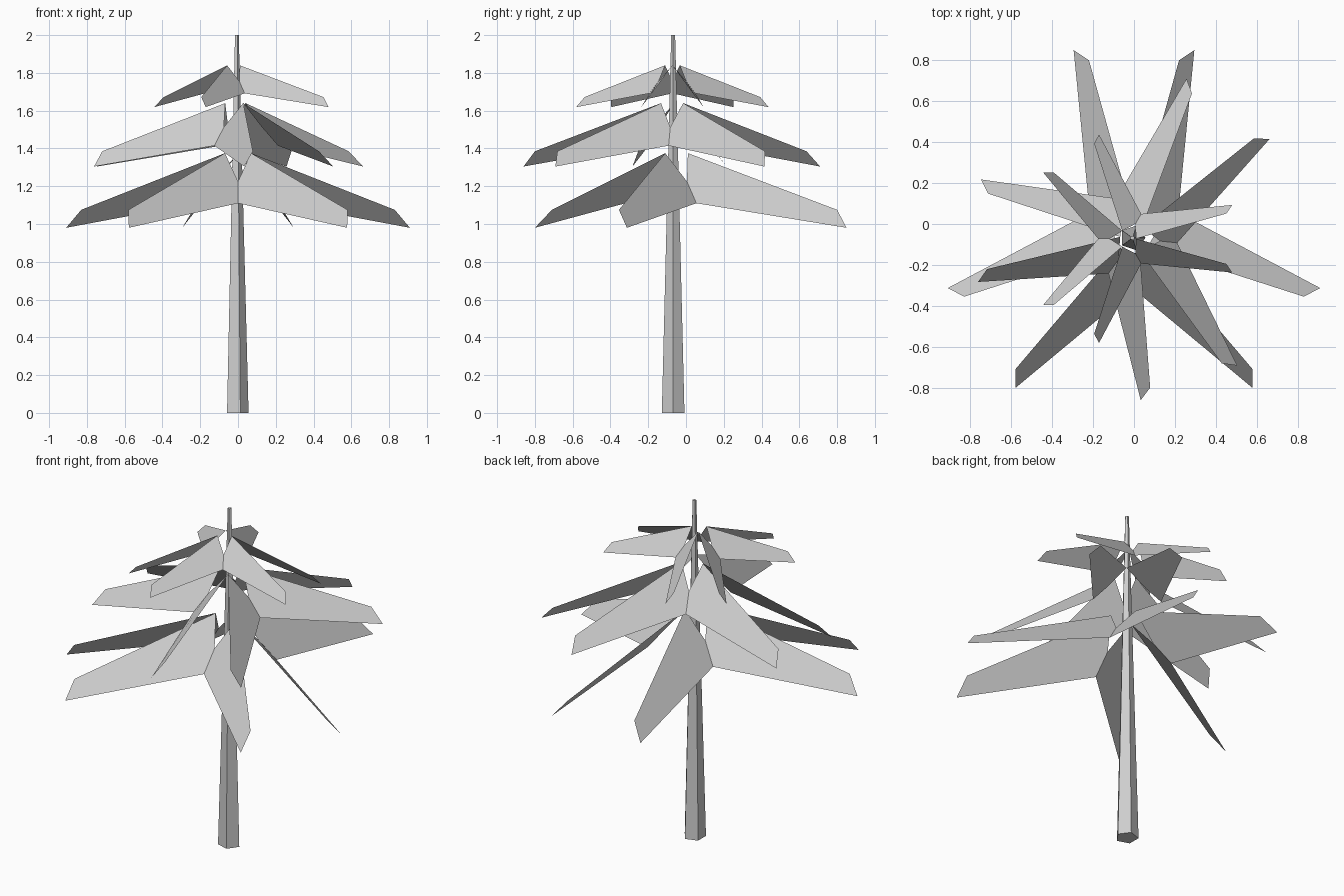
import bpy, bmesh, math
from mathutils import Matrix, Vector

if "Cube" in bpy.data.objects:
    bpy.data.objects.remove(bpy.data.objects["Cube"])

# one flat colour for the whole model
grey = bpy.data.materials.new("light grey")
grey.diffuse_color = (0.62, 0.62, 0.62, 1)
grey.use_nodes = True
grey.node_tree.nodes["Principled BSDF"].inputs["Base Color"].default_value = grey.diffuse_color


def make_object(name, bm):
    mesh = bpy.data.meshes.new(name)
    bm.to_mesh(mesh)
    bm.free()
    mesh.materials.append(grey)
    obj = bpy.data.objects.new(name, mesh)
    bpy.context.collection.objects.link(obj)
    return obj


# trunk: tapered five-sided post with a corner facing +x
bm = bmesh.new()
rings = []
for radius, z in ((0.063, 0.0), (0.011, 2.0)):
    rings.append([bm.verts.new((radius * math.cos(math.tau * i / 5),
                                radius * math.sin(math.tau * i / 5), z)) for i in range(5)])
low, high = rings
for i in range(5):
    j = (i + 1) % 5
    bm.faces.new((low[i], low[j], high[j], high[i]))
bm.faces.new(low[::-1])
bm.faces.new(high)
make_object("trunk", bm).location = (-0.007, -0.068, 0)

# right half of a bough tier, relative to the trunk axis and the tier top:
# inner angle, outer upper corner, outer lower tip, direction of the fold
Z_UPPER, Z_TIP, Z_FOLD_LOW, Z_FOLD_HIGH = -0.30, -0.395, -0.265, -0.15
INNER_R, FOLD_R = 0.08, 0.25
WINGS = [
    (-30, (0.58, -0.64), (0.578, -0.73), -90),
    (-30, (0.83, -0.285), (0.91, -0.243), 30),
    (90, (0.22, 0.87), (0.295, 0.92), 30),
]


def polar(radius, degrees, z):
    a = math.radians(degrees)
    return Vector((radius * math.cos(a), radius * math.sin(a), z))


def bough_tier(name, centre, scale, turn):
    bm = bmesh.new()
    for inner, upper, tip, fold in WINGS:
        points = [polar(INNER_R, inner, 0),
                  Vector((*upper, Z_UPPER)),
                  Vector((*tip, Z_TIP)),
                  polar(FOLD_R, fold, Z_FOLD_LOW),
                  polar(FOLD_R * 0.6, fold, Z_FOLD_HIGH)]
        # each wing and its mirror image
        for side in (1, -1):
            verts = [bm.verts.new((p.x * side, p.y, p.z)) for p in points]
            face = bm.faces.new(verts)
            face.normal_update()
            if face.normal.z < 0:
                face.normal_flip()
    bmesh.ops.remove_doubles(bm, verts=bm.verts, dist=0.001)
    bmesh.ops.transform(bm, verts=bm.verts, matrix=Matrix.Translation(centre)
                        @ Matrix.Rotation(math.radians(turn), 4, 'Z')
                        @ Matrix.Scale(scale, 4))
    make_object(name, bm)


# three tiers, each smaller and turned
bough_tier("lower_boughs", (0, -0.07, 1.375), 1.0, 0)
bough_tier("middle_boughs", (0, -0.07, 1.64), 0.85, -36)
bough_tier("upper_boughs", (-0.035, -0.072, 1.84), 0.56, -90)
